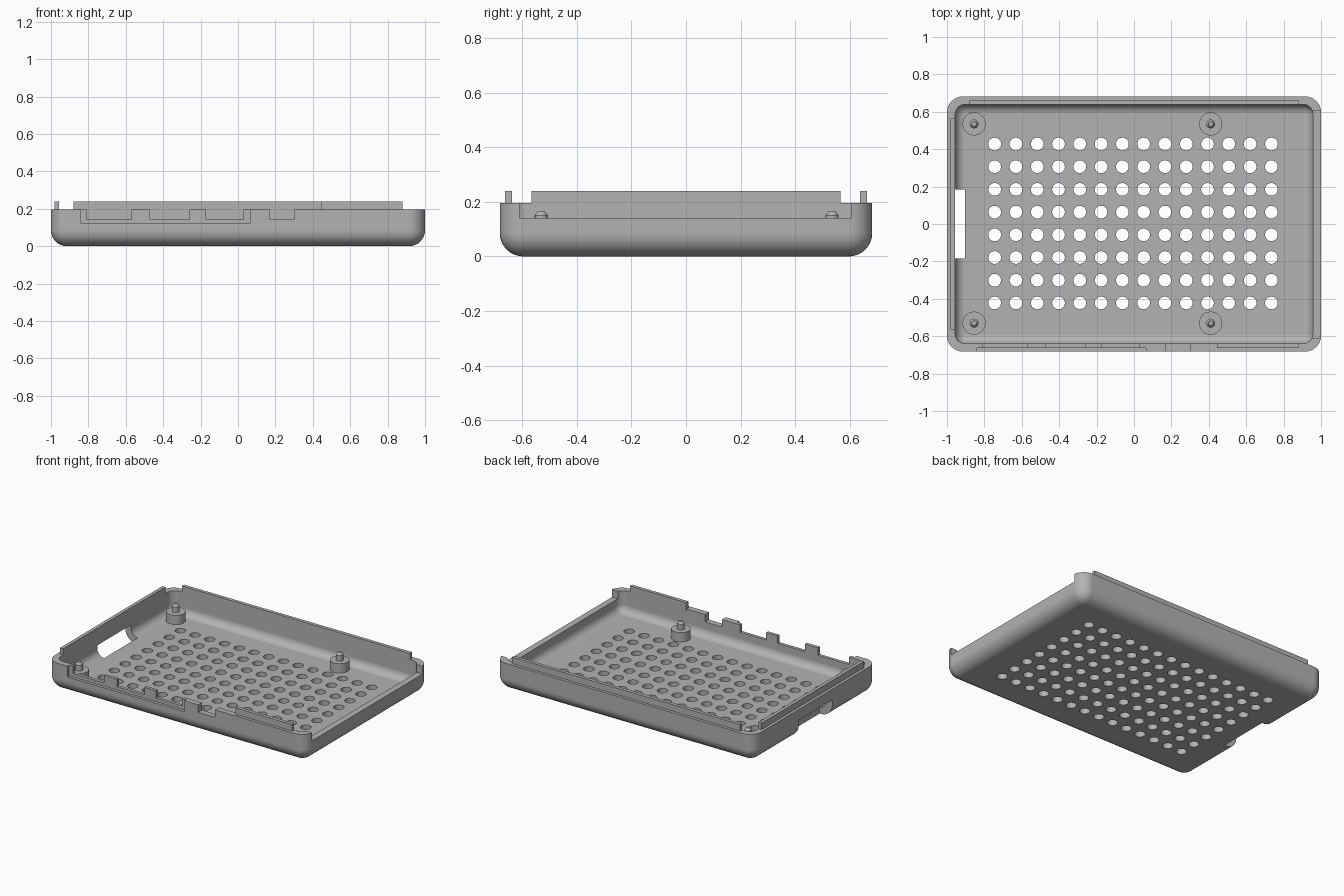
import bpy, bmesh
from math import pi, sin, cos, radians
from mathutils import Matrix, Vector

default = bpy.data.objects.get("Cube")
if default:
    bpy.data.objects.remove(default)

grey = bpy.data.materials.new("plain grey")
grey.use_nodes = True
GREY = (0.45, 0.45, 0.45, 1)
grey.diffuse_color = GREY
grey.node_tree.nodes["Principled BSDF"].inputs["Base Color"].default_value = GREY


def make_object(name, bm):
    bmesh.ops.recalc_face_normals(bm, faces=bm.faces)
    mesh = bpy.data.meshes.new(name)
    bm.to_mesh(mesh)
    bm.free()
    mesh.materials.append(grey)
    obj = bpy.data.objects.new(name, mesh)
    bpy.context.collection.objects.link(obj)
    return obj


def add_box(bm, x, y, z):
    """Box from (min, max) pairs."""
    lo, hi = Vector((x[0], y[0], z[0])), Vector((x[1], y[1], z[1]))
    size = Matrix.Diagonal((*(hi - lo), 1))
    bmesh.ops.create_cube(bm, size=1, matrix=Matrix.Translation((lo + hi) / 2) @ size)


def add_cylinder(bm, x, y, z, r, r_top=None, segments=24):
    bmesh.ops.create_cone(bm, cap_ends=True, segments=segments, radius1=r,
                          radius2=r if r_top is None else r_top, depth=z[1] - z[0],
                          matrix=Matrix.Translation((x, y, (z[0] + z[1]) / 2)))


def boxes(name, specs):
    bm = bmesh.new()
    for spec in specs:
        add_box(bm, *spec)
    return make_object(name, bm)


def tub(name, hx, hy, r, z0, z1, steps=8):
    """Rounded rectangle block with a filleted bottom edge."""
    levels = []
    for i in range(steps + 1):
        a = pi / 2 * i / steps
        levels.append((r * (1 - sin(a)), z0 + r * (1 - cos(a))))
    levels.append((0, z1))
    bm = bmesh.new()
    rings = []
    for inset, z in levels:
        ring = []
        corner = max(r - inset, 0.004)
        for q, (sx, sy) in enumerate(((1, 1), (-1, 1), (-1, -1), (1, -1))):
            for k in range(steps + 1):
                a = pi / 2 * (q + k / steps)
                ring.append(bm.verts.new((sx * (hx - r) + corner * cos(a),
                                          sy * (hy - r) + corner * sin(a), z)))
        rings.append(ring)
    n = len(rings[0])
    for low, high in zip(rings, rings[1:]):
        for j in range(n):
            bm.faces.new((low[j], low[(j + 1) % n], high[(j + 1) % n], high[j]))
    bm.faces.new(rings[0])
    bm.faces.new(rings[-1])
    return make_object(name, bm)


def smooth(obj):
    bpy.ops.object.select_all(action="DESELECT")
    obj.select_set(True)
    bpy.context.view_layer.objects.active = obj
    bpy.ops.object.shade_smooth_by_angle(angle=radians(30))


RIM, LIP = 0.195, 0.24
HX, HY = 1.0, 0.682
FLOOR = 0.045

# Outer tray and the hollow inside it
tray = tub("tray", HX, HY, 0.085, 0, RIM)
cutters = [tub("cavity_cutter", 0.956, 0.64, 0.053, FLOOR, 0.4)]

# Shallow recess on the outside of the front wall
cutters.append(boxes("recess_cutter", [((-0.84, 0.065), (-0.8, -0.662), (0.12, 0.4))]))

# Port slots in the front, wide opening on one end, card slot on the other
port_spans = [(-0.81, -0.57), (-0.47, -0.26), (-0.17, 0.03), (0.17, 0.30)]
openings = [(span, (-0.9, -0.6), (0.143, 0.5)) for span in port_spans]
openings.append(((0.93, 1.2), (-0.61, 0.606), (0.14, 0.5)))
openings.append(((-1.2, -0.903), (-0.185, 0.185), (-0.2, 0.12)))
cutters.append(boxes("opening_cutter", openings))

# Grid of ventilation holes in the floor
bm = bmesh.new()
for col in range(14):
    for row in range(8):
        add_cylinder(bm, -0.745 + col * 0.1138, -0.422 + row * 0.1214,
                     (-0.1, 0.1), 0.034)
cutters.append(make_object("vent_cutter", bm))

for cutter in cutters:
    mod = tray.modifiers.new(cutter.name, "BOOLEAN")
    mod.operation = "DIFFERENCE"
    mod.solver = "EXACT"
    mod.object = cutter

# Bake the cuts and drop the cutters
depsgraph = bpy.context.evaluated_depsgraph_get()
baked = bpy.data.meshes.new_from_object(tray.evaluated_get(depsgraph))
tray.modifiers.clear()
tray.data = baked
for cutter in cutters:
    bpy.data.objects.remove(cutter)
smooth(tray)
normals = tray.modifiers.new("even_normals", "WEIGHTED_NORMAL")
normals.keep_sharp = True

# Raised locating lips on the rim
lip_z = (RIM - 0.01, LIP)
boxes("back_lip", [((-0.88, 0.88), (0.638, 0.662), lip_z)])
boxes("front_lip", [((0.445, 0.88), (-0.662, -0.638), lip_z)])
boxes("end_lip", [((-0.98, -0.956), (-0.565, 0.565), lip_z)])

# Standoffs with tapered locating pins
for end, x in (("right", -0.855), ("left", 0.41)):
    for side, y in (("front", -0.53), ("back", 0.535)):
        bm = bmesh.new()
        add_cylinder(bm, x, y, (FLOOR - 0.01, 0.11), 0.062)
        add_cylinder(bm, x, y, (0.105, 0.15), 0.024, segments=16)
        add_cylinder(bm, x, y, (0.15, 0.165), 0.024, 0.013, segments=16)
        smooth(make_object(f"{side}_{end}_standoff", bm))
